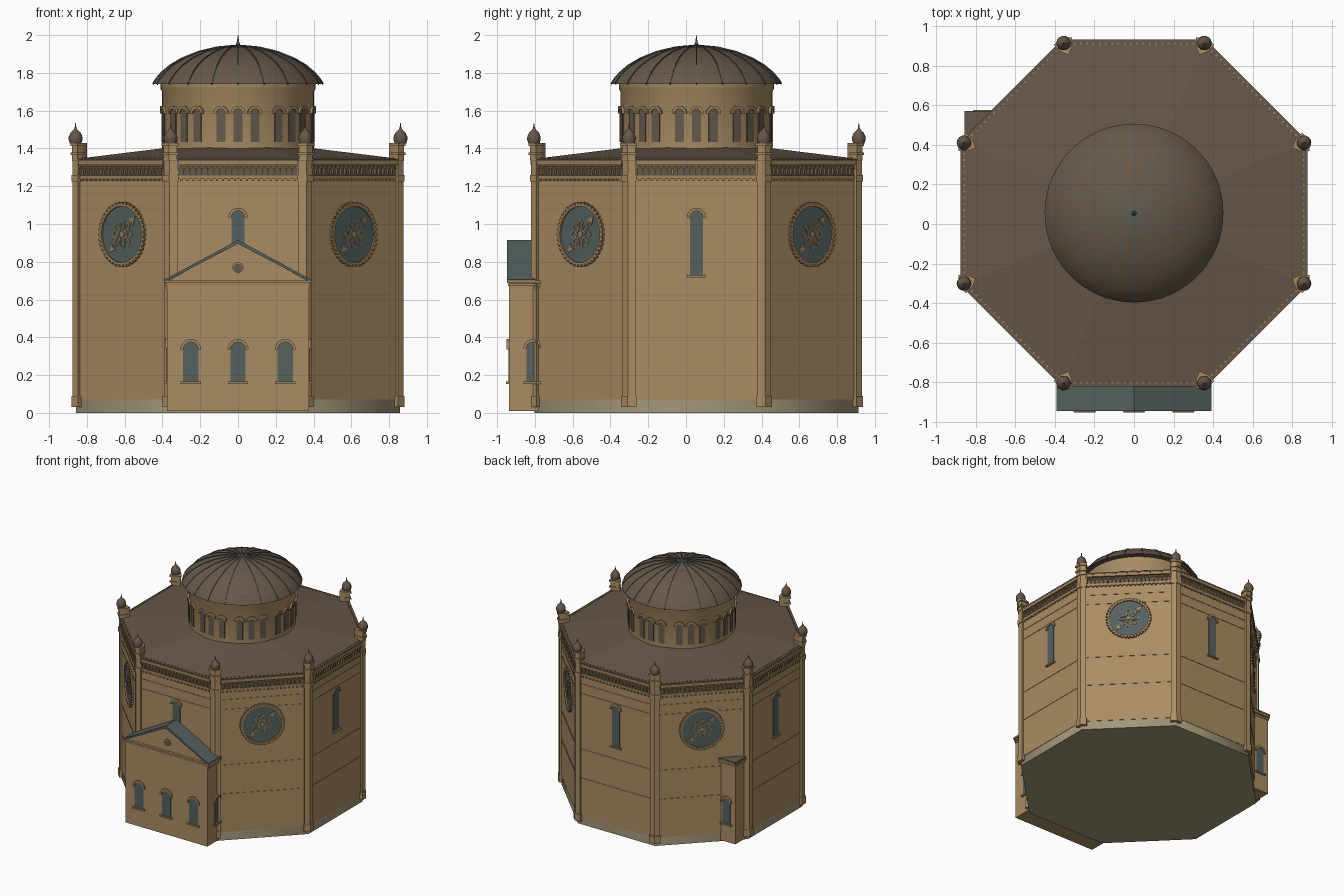
import bpy, bmesh
from math import pi, cos, sin, tan, radians
from mathutils import Matrix, Vector

if "Cube" in bpy.data.objects:
    bpy.data.objects.remove(bpy.data.objects["Cube"])

CY = 0.055            # centre of the octagon in y
AP = 0.86             # wall apothem
T8 = tan(pi / 8)


def material(name, rgb):
    m = bpy.data.materials.new(name)
    m.use_nodes = True
    m.diffuse_color = (*rgb, 1)
    m.node_tree.nodes["Principled BSDF"].inputs["Base Color"].default_value = (*rgb, 1)
    return m


WALL = material("tan brick", (0.40, 0.265, 0.125))
TRIM = material("tan trim", (0.36, 0.235, 0.11))
ROOF = material("brown roof", (0.135, 0.095, 0.066))
SLATE = material("slate grey", (0.09, 0.12, 0.118))
STONE = material("pale stone", (0.37, 0.31, 0.19))
SHADE = material("dark opening", (0.13, 0.10, 0.072))


def frame(deg, dist, z=0.0, side=0.0, cy=CY):
    """Matrix of a wall plane: x along the wall, y up, z outwards."""
    a = radians(deg)
    n, r = Vector((cos(a), sin(a), 0)), Vector((-sin(a), cos(a), 0))
    m = Matrix((r, Vector((0, 0, 1)), n)).transposed().to_4x4()
    m.translation = n * dist + r * side + Vector((0, cy, z))
    return m


class Part:
    """Collects prisms in one mesh and turns them into a named object."""

    def __init__(self, name, mat):
        self.name, self.mat, self.bm = name, mat, bmesh.new()

    def prism(self, pts, m, h, base=0.0):
        low = [self.bm.verts.new(m @ Vector((x, y, base))) for x, y in pts]
        top = [self.bm.verts.new(m @ Vector((x, y, h))) for x, y in pts]
        self.bm.faces.new(low[::-1])
        self.bm.faces.new(top)
        for i in range(len(pts)):
            j = (i + 1) % len(pts)
            self.bm.faces.new((low[i], low[j], top[j], top[i]))

    def rect(self, m, x0, x1, y0, y1, h, base=-0.01):
        self.prism([(x0, y0), (x1, y0), (x1, y1), (x0, y1)], m, h, base)

    def done(self, smooth=None):
        bmesh.ops.recalc_face_normals(self.bm, faces=self.bm.faces)
        me = bpy.data.meshes.new(self.name)
        self.bm.to_mesh(me)
        self.bm.free()
        me.materials.append(self.mat)
        ob = bpy.data.objects.new(self.name, me)
        bpy.context.collection.objects.link(ob)
        if smooth:
            bpy.ops.object.select_all(action="DESELECT")
            bpy.context.view_layer.objects.active = ob
            ob.select_set(True)
            bpy.ops.object.shade_smooth_by_angle(angle=radians(smooth))
        return ob


def arc(r, cx=0.0, cy=0.0, a0=0.0, a1=pi, n=10):
    return [(cx + r * cos(a0 + (a1 - a0) * i / n), cy + r * sin(a0 + (a1 - a0) * i / n)) for i in range(n + 1)]


def octagon(ap):
    r = ap / cos(pi / 8)
    return [(r * cos(pi / 8 + k * pi / 4), r * sin(pi / 8 + k * pi / 4)) for k in range(8)]


def lathe(part, prof, segs, x=0.0, y=CY):
    rings = [[part.bm.verts.new((x + r * cos(2 * pi * k / segs), y + r * sin(2 * pi * k / segs), z))
              for k in range(segs)] for r, z in prof]
    for a, b in zip(rings, rings[1:]):
        for k in range(segs):
            j = (k + 1) % segs
            part.bm.faces.new((a[k], a[j], b[j], b[k]))
    part.bm.faces.new(rings[0][::-1])
    part.bm.faces.new(rings[-1])


def arched_window(m, w, z0, z1, glass, trim, sill=True):
    r, c = w / 2, z1 - w / 2
    glass.prism([(-r, z0), (r, z0)] + arc(r, 0, c), m, 0.004, -0.01)
    trim.prism(arc(r + 0.016, 0, c) + arc(r, 0, c)[::-1], m, 0.012, -0.01)
    if sill:
        trim.rect(m, -r - 0.014, r + 0.014, z0 - 0.012, z0, 0.016)


up = Matrix.Translation((0, CY, 0))

# Octagonal body, plinth and roof
p = Part("plinth", STONE)
p.prism(octagon(AP - 0.003), up, 0.07)
p.done(60)
p = Part("octagon_walls", WALL)
p.prism(octagon(AP), up, 1.335, 0.07)
p.done()
p = Part("main_roof", ROOF)
p.prism(octagon(0.878), up, 1.345, 1.333)
bmesh.ops.create_cone(p.bm, segments=8, radius1=0.872 / cos(pi / 8), radius2=0.3 / cos(pi / 8), depth=0.07,
                      cap_ends=True, matrix=Matrix.Translation((0, CY, 1.378)) @ Matrix.Rotation(pi / 8, 4, "Z"))
p.done()

# Brick courses, corbel arches and studs along every wall
courses = Part("brick_courses", TRIM)
cornice = Part("corbel_cornice", TRIM)
recess = Part("cornice_shadow_band", SHADE)
half = AP * T8 - 0.04
COUNT = 20
step = 2 * half / COUNT
for k in range(8):
    m = frame(45 * k, AP)
    for z in (0.38, 0.62, 1.08, 1.16):
        courses.rect(m, -half, half, z, z + 0.008, 0.003)
    cornice.rect(m, -half, half, 1.312, 1.333, 0.017)
    cornice.rect(m, -half, half, 1.238, 1.258, 0.008)
    recess.rect(m, -half, half, 1.258, 1.312, 0.002)
    for i in range(COUNT):
        x = -half + (i + 0.5) * step
        cornice.prism(arc(step * 0.5, x, 1.29, n=6) + arc(step * 0.28, x, 1.29, n=6)[::-1], m, 0.013, -0.01)
        cornice.rect(m, x - step / 2 - 0.004, x - step / 2 + 0.004, 1.262, 1.292, 0.013)
        cornice.rect(m, x - 0.006, x + 0.006, 1.228, 1.24, 0.012)
        cornice.rect(m, x - 0.004, x + 0.004, 1.33, 1.351, 0.003, -0.006)
courses.done()
cornice.done()
recess.done()

# Corner pilasters wrapping each edge, with turrets and onion caps
pil = Part("corner_pilasters", WALL)
cap = Part("turret_caps", ROOF)


def corner(deg, z0, z1, out, length):
    v = Vector((cos(radians(deg)), sin(radians(deg)))) * AP / cos(pi / 8)
    pts = []
    for s in (-1, 1):
        a = radians(deg + s * 22.5)
        n, t = Vector((cos(a), sin(a))), Vector((-sin(a), cos(a))) * s
        ends = [v + t * length - n * 0.02, v + t * length + n * out]
        pts += ends if s < 0 else [v * (1 + out / AP)] + ends[::-1]
    pil.prism([tuple(q) for q in pts] + [tuple(v * 0.93)], up, z1, z0)
    return v


for k in range(8):
    d = 22.5 + 45 * k
    corner(d, 0.03, 1.345, 0.016, 0.035)
    corner(d, 0.03, 0.09, 0.022, 0.04)
    corner(d, 1.225, 1.26, 0.022, 0.04)
    corner(d, 1.335, 1.42, 0.02, 0.034)
    corner(d, 1.365, 1.378, 0.028, 0.042)
    v = corner(d, 1.412, 1.43, 0.028, 0.042)
    lathe(cap, [(0.03, 1.425), (0.037, 1.447), (0.036, 1.463), (0.027, 1.483),
                (0.011, 1.498), (0.005, 1.508), (0.001, 1.535)], 14, v.x, v.y + CY)
pil.done()
cap.done(50)

# Wall windows: tall arches on the straight sides, roses on the diagonals
glass = Part("window_glass", SLATE)
trim = Part("window_trim", TRIM)
for k in range(4):
    arched_window(frame(90 * k, AP), 0.07, 0.73, 1.07, glass, trim)
    m = frame(45 + 90 * k, AP, 0.945)
    glass.prism(arc(0.152, a1=2 * pi, n=40)[:-1], m, 0.004, -0.01)
    trim.prism(arc(0.162) + arc(0.15)[::-1], m, 0.014, -0.01)
    trim.prism(arc(0.162, a0=pi, a1=2 * pi) + arc(0.15, a0=pi, a1=2 * pi)[::-1], m, 0.014, -0.01)
    for i in range(40):
        trim.rect(m @ Matrix.Rotation(i * pi / 20, 4, "Z"), 0.158, 0.172, -0.008, 0.008, 0.014)
    # flower tracery of open petals around a small hub
    for i in range(8):
        petal = m @ Matrix.Rotation(i * pi / 4, 4, "Z") @ Matrix.Translation((0.05, 0, 0)) @ Matrix.Diagonal((1.6, 1, 1, 1))
        for a in (0, pi):
            trim.prism(arc(0.017, a0=a, a1=a + pi, n=6) + arc(0.012, a0=a, a1=a + pi, n=6)[::-1], petal, 0.008)
    trim.prism(arc(0.014, a1=2 * pi, n=10)[:-1], m, 0.008)
    # leaf points on the diagonal
    for a in (pi / 4, 5 * pi / 4):
        leaf = m @ Matrix.Rotation(a, 4, "Z")
        trim.prism([(0.09, -0.022), (0.135, 0), (0.09, 0.022), (0.1, 0)], leaf, 0.008)
        trim.rect(leaf, 0.08, 0.105, -0.003, 0.003, 0.008, 0)

# Front porch with pediment
front = frame(-90, 0.925, cy=0)
porch = Part("porch", WALL)
porch.rect(front, -0.375, 0.375, 0.01, 0.70, 0.012, -0.17)
porch.prism([(-0.37, 0.70), (0.37, 0.70), (0, 0.90)], front, 0.0, -0.12)
porch.done()
for z, e in ((0.655, 0.382), (0.672, 0.387), (0.688, 0.392)):
    trim.rect(front, -e, e, z, z + 0.012, e - 0.37, -0.165)
proof = Part("porch_roof", SLATE)
for s in (-1, 1):
    proof.prism([(0, 0.895), (s * 0.39, 0.692), (s * 0.39, 0.705), (0, 0.915)], front, 0.022, -0.13)
proof.done()
oculus = Part("porch_oculus", SHADE)
oculus.prism(arc(0.026, 0, 0.765, a1=2 * pi, n=20)[:-1], front, 0.004)
oculus.done()
trim.prism(arc(0.032, 0, 0.765) + arc(0.025, 0, 0.765)[::-1], front, 0.008)
for x in (-0.25, 0, 0.25):
    arched_window(frame(-90, 0.937, side=x, cy=0), 0.08, 0.165, 0.375, glass, trim)
for s in (0, 180):
    arched_window(frame(s, 0.375, cy=-0.81), 0.07, 0.165, 0.375, glass, trim)

# Small rear annexe beside one corner
ann = Part("rear_annexe", WALL)
back = frame(90, 0.56, cy=0)
ann.rect(back, 0.60, 0.845, 0.01, 0.66, 0.0, -0.2)
ann.done()
for z, e in ((0.645, 0.0), (0.665, 0.006)):
    trim.rect(back, 0.6, 0.85 + e, z, z + 0.015, 0.005 + e, -0.2)
aroof = Part("annexe_roof", ROOF)
aroof.rect(back, 0.6, 0.857, 0.68, 0.695, 0.012, -0.2)
aroof.done()
arched_window(frame(90, 0.56, side=0.765, cy=0), 0.07, 0.165, 0.375, glass, trim)

# Drum with triple arched openings
drum = Part("drum", WALL)
lathe(drum, [(0.402, 1.34), (0.402, 1.70), (0.41, 1.715), (0.41, 1.745)], 64)
drum.done(30)
openings = Part("drum_openings", SHADE)
for k in range(8):
    for off in (-12.8, 0, 12.8):
        arched_window(frame(45 * k + off, 0.402), 0.048, 1.435, 1.61, openings, trim, False)
openings.done()
glass.done()
trim.done()

# Ribbed dome and spire
shell = [(0.452, 1.742), (0.435, 1.768), (0.405, 1.802), (0.36, 1.84), (0.295, 1.878),
         (0.21, 1.912), (0.11, 1.936), (0.01, 1.945)]
dome = Part("dome", ROOF)
lathe(dome, [(0.40, 1.74)] + shell, 60)
dome.done(45)
ribs = Part("dome_ribs", SLATE)
for k in range(20):
    a = Matrix.Rotation(k * pi / 10, 4, "Z")
    plane = Matrix.Translation((0, CY, 0)) @ a @ Matrix.Rotation(pi / 2, 4, "X")
    ribs.prism([(r + 0.002, z + 0.004) for r, z in shell] + [(r - 0.004, z - 0.006) for r, z in shell[::-1]],
               plane, 0.003, -0.003)
ribs.done()
spire = Part("spire", SLATE)
lathe(spire, [(0.016, 1.935), (0.011, 1.955), (0.006, 1.965), (0.001, 2.0)], 10)
spire.done(50)
